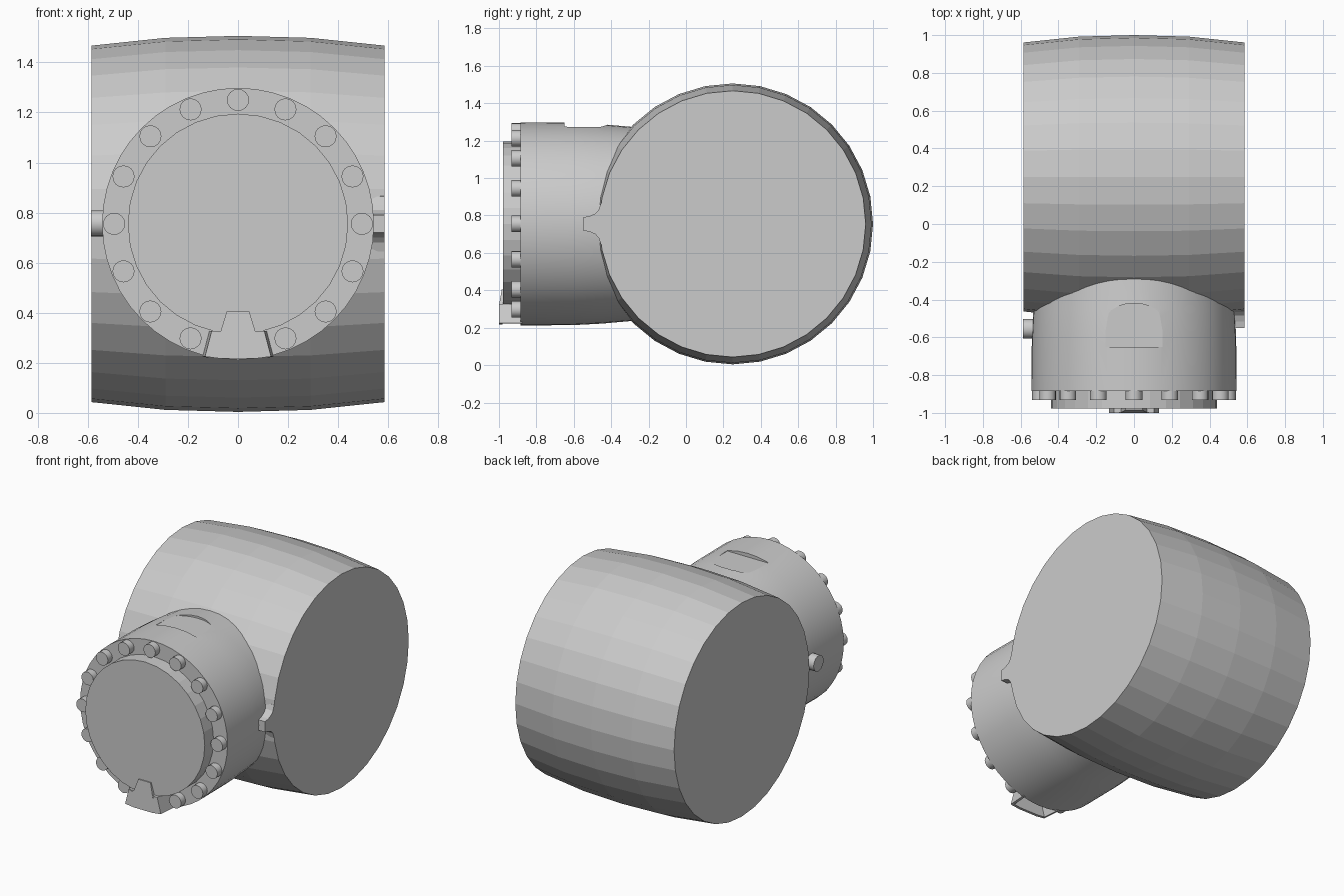
import bpy, bmesh
from math import sin, cos, pi, radians
from mathutils import Vector

if "Cube" in bpy.data.objects:
    bpy.data.objects.remove(bpy.data.objects["Cube"])

CZ = 0.755          # height of both axes
DRUM_Y = 0.249


def finish(name, bm, smooth=None):
    bmesh.ops.recalc_face_normals(bm, faces=bm.faces)
    me = bpy.data.meshes.new(name)
    bm.to_mesh(me)
    bm.free()
    ob = bpy.data.objects.new(name, me)
    bpy.context.collection.objects.link(ob)
    if smooth:
        bpy.ops.object.select_all(action='DESELECT')
        ob.select_set(True)
        bpy.context.view_layer.objects.active = ob
        bpy.ops.object.shade_smooth_by_angle(angle=radians(smooth))
    return ob


def lathe(name, profile, axis, centre, sides, smooth=None):
    """Closed solid of revolution; profile = (position, radius) along the x or y axis."""
    bm = bmesh.new()
    rings = []
    for p, r in profile:
        ring = []
        for i in range(sides):
            a = 2 * pi * i / sides
            u, v = r * sin(a), r * cos(a)
            co = (p, u, v) if axis == 'x' else (u, p, v)
            ring.append(bm.verts.new(Vector(co) + Vector(centre)))
        rings.append(ring)
    for r0, r1 in zip(rings, rings[1:]):
        for i in range(sides):
            j = (i + 1) % sides
            bm.faces.new((r0[i], r0[j], r1[j], r1[i]))
    bm.faces.new(rings[0])
    bm.faces.new(rings[-1])
    return finish(name, bm, smooth)


def prism(name, points, offset):
    """Extrude a flat outline of 3D points along an offset."""
    bm = bmesh.new()
    face = bm.faces.new([bm.verts.new(p) for p in points])
    out = bmesh.ops.extrude_face_region(bm, geom=[face])
    verts = [g for g in out['geom'] if isinstance(g, bmesh.types.BMVert)]
    bmesh.ops.translate(bm, verts=verts, vec=offset)
    return finish(name, bm)


# Main barrel-shaped drum
lathe("drum", [(-0.585, 0.712), (-0.29, 0.743), (0, 0.751), (0.29, 0.743), (0.585, 0.712)],
      'x', (0, DRUM_Y, CZ), 32)

# Neck with a flat arched recess on top
neck = lathe("neck", [(-0.885, 0.543), (-0.6, 0.541), (-0.45, 0.533), (-0.28, 0.518), (-0.1, 0.51)],
             'y', (0, 0, CZ), 48, 25)
arch = [(-0.15, -0.65, 1.272), (0.15, -0.65, 1.272)]
arch += [(0.15 * cos(pi * i / 10), -0.51 + 0.09 * sin(pi * i / 10), 1.272) for i in range(11)]
cutter = prism("recess_cutter", arch, (0, 0, 0.15))
cutter.hide_render = True
cutter.hide_set(True)
cut = neck.modifiers.new("recess", 'BOOLEAN')
cut.operation = 'DIFFERENCE'
cut.solver = 'EXACT'
cut.object = cutter

# Front cover
lathe("front_cover", [(-0.978, 0.44), (-0.87, 0.44)], 'y', (0, 0, CZ), 32)

# Bolts around the cover, with the bottom place left for the latch
for i in range(16):
    if i == 8:
        continue
    a = 2 * pi * i / 16
    lathe(f"bolt_{i}", [(-0.932, 0.044), (-0.87, 0.044)], 'y',
          (0.495 * sin(a), 0, CZ + 0.495 * cos(a)), 16, 40)

# Latch: bent front plate with sloping side walls, open underneath
half = [(0.045, 0.405), (0.072, 0.318), (0.105, 0.328), (0.132, 0.225), (0.07, 0.217)]
outline = half + [(-x, z) for x, z in reversed(half)]
prism("latch_plate", [(x, -1.0 if z < 0.4 else -0.985, z) for x, z in outline], (0, 0.018, 0))
for s, side in ((-1, "left"), (1, "right")):
    prism(f"latch_wall_{side}",
          [(s * 0.090, -0.998, 0.322), (s * 0.105, -0.998, 0.328),
           (s * 0.132, -0.998, 0.225), (s * 0.117, -0.998, 0.222)], (s * 0.01, 0.125, 0))
prism("latch_top", [(-0.105, -0.998, 0.328), (0.105, -0.998, 0.328),
                    (0.105, -0.998, 0.312), (-0.105, -0.998, 0.312)], (0, 0.12, 0))

# Round peg on the left
lathe("side_peg", [(-0.588, 0.052), (-0.48, 0.052)], 'x', (0, -0.555, CZ + 0.002), 20, 40)

# Flared tab on the right, flush with the drum end
upper = [(-0.55, 0.035), (-0.515, 0.042), (-0.485, 0.055), (-0.467, 0.075), (-0.455, 0.11), (-0.40, 0.13)]
tab = [(0.585, y, CZ + h) for y, h in upper] + [(0.585, y, CZ - h) for y, h in reversed(upper)]
prism("side_tab", tab, (-0.12, 0, 0))
